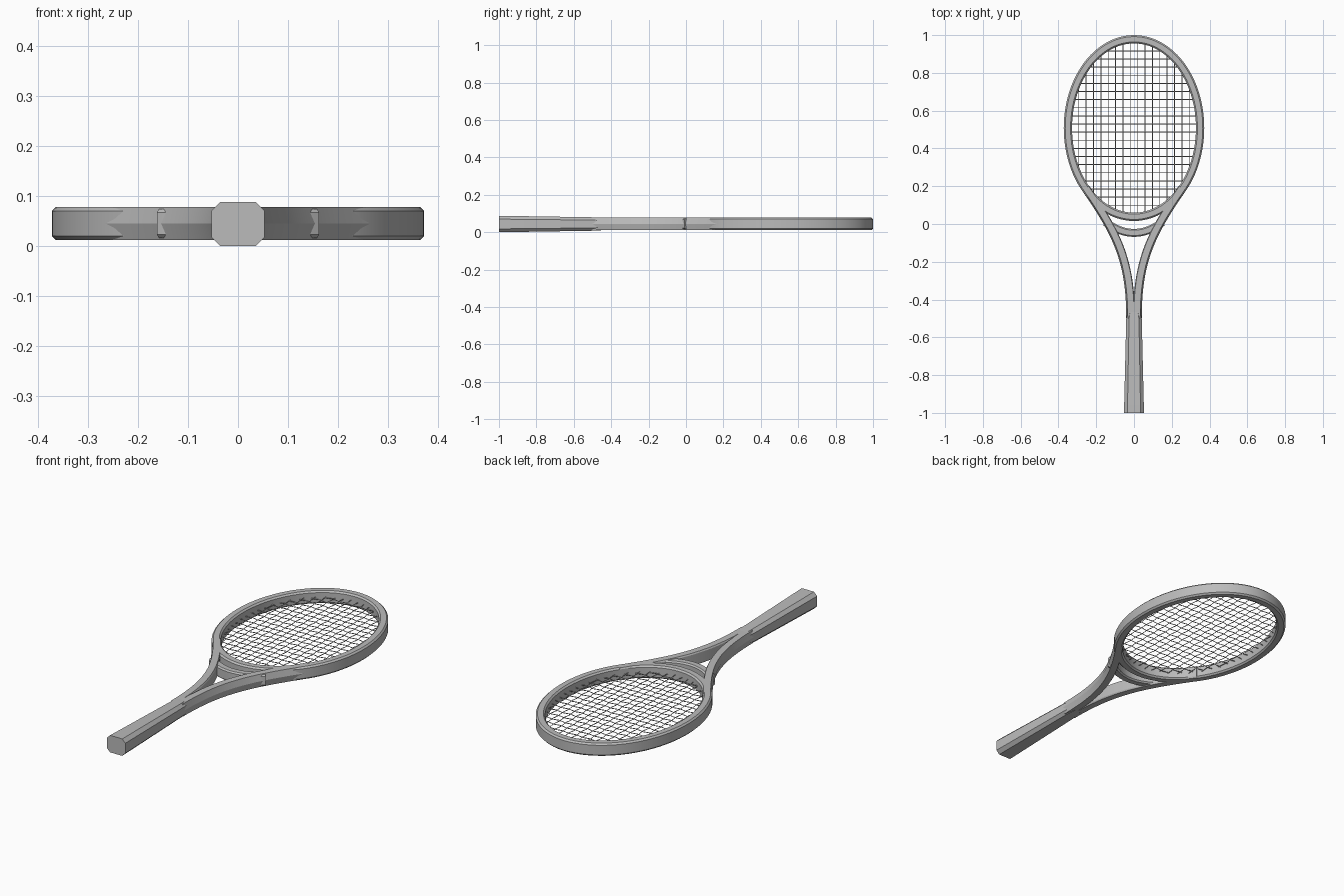
import bpy, bmesh, math
from mathutils import Vector
from mathutils.geometry import interpolate_bezier

if "Cube" in bpy.data.objects:
    bpy.data.objects.remove(bpy.data.objects["Cube"])

MID_Z = 0.045
HEAD_Y = 0.508


def material(name, colour):
    mat = bpy.data.materials.new(name)
    mat.use_nodes = True
    mat.diffuse_color = colour
    mat.node_tree.nodes["Principled BSDF"].inputs["Base Color"].default_value = colour
    return mat


grey = material("plain grey", (0.5, 0.5, 0.5, 1))


def loft(name, rings, closed=False):
    """Skin a list of equal-length point rings into one solid."""
    bm = bmesh.new()
    rows = [[bm.verts.new(p) for p in ring] for ring in rings]
    n = len(rows[0])
    pairs = list(zip(rows, rows[1:]))
    if closed:
        pairs.append((rows[-1], rows[0]))
    for a, b in pairs:
        for i in range(n):
            j = (i + 1) % n
            bm.faces.new((a[i], a[j], b[j], b[i]))
    if not closed:
        bm.faces.new(rows[0])
        bm.faces.new(rows[-1])
    bmesh.ops.recalc_face_normals(bm, faces=bm.faces)
    mesh = bpy.data.meshes.new(name)
    bm.to_mesh(mesh)
    bm.free()
    obj = bpy.data.objects.new(name, mesh)
    bpy.context.collection.objects.link(obj)
    mesh.materials.append(grey)
    bpy.ops.object.select_all(action="DESELECT")
    bpy.context.view_layer.objects.active = obj
    obj.select_set(True)
    bpy.ops.object.shade_smooth_by_angle(angle=math.radians(25))
    return obj


def sweep(name, path, profile, closed=False):
    """Carry an (outward, up) profile along a flat path; outward is to its right."""
    rings = []
    count = len(path)
    for i, p in enumerate(path):
        before = path[i - 1] if closed or i else p
        after = path[(i + 1) % count] if closed or i < count - 1 else p
        t = (after - before).normalized()
        side = Vector((t.y, -t.x))
        rings.append([(p.x + side.x * u, p.y + side.y * u, MID_Z + v) for u, v in profile])
    return loft(name, rings, closed)


def bevelled(w, h, c):
    """Rectangle of half size w by h with its corners cut by c."""
    return [(w, c - h), (w, h - c), (w - c, h), (c - w, h),
            (-w, h - c), (-w, c - h), (c - w, -h), (w - c, -h)]


# Oval head hoop
hoop = [Vector((0.35 * math.cos(a), HEAD_Y + 0.47 * math.sin(a)))
        for a in (math.tau * i / 96 for i in range(96))]
sweep("head_hoop", hoop, bevelled(0.022, 0.033, 0.008), closed=True)

# Two throat arms with a ridge along the outer side
arm_profile = [(0.024, 0), (0.016, 0.033), (-0.018, 0.033),
               (-0.022, 0.026), (-0.022, -0.026), (-0.018, -0.033), (0.016, -0.033)]
curve = interpolate_bezier(Vector((0.017, -0.5)), Vector((0.017, -0.2)),
                           Vector((0.084, -0.056)), Vector((0.255, 0.19)), 25)
for name, s in (("left_arm", 1), ("right_arm", -1)):
    path = [Vector((s * p.x, p.y)) for p in curve]
    sweep(name, path, [(s * u, v) for u, v in arm_profile])

# Curved bridge between the arms
bridge = [Vector((x, 2.5 * x * x - 0.047)) for x in (0.15 * i / 10 for i in range(-10, 11))]
sweep("throat_bridge", bridge, bevelled(0.021, 0.029, 0.007))

# Eight-sided tapering grip
grip = [(-1, 0.053, 0.044, 0.018), (-0.5, 0.041, 0.036, 0.015), (-0.43, 0.03, 0.032, 0.014)]
loft("handle", [[(u, y, MID_Z - 0.001 + v) for u, v in bevelled(w, h, c)] for y, w, h, c in grip])


# Woven strings
def string(name, along_y, offset, spacing, phase):
    a, b = (0.33, 0.45) if along_y else (0.45, 0.33)
    reach = b * math.sqrt(1 - (offset / a) ** 2)
    steps = int(reach / spacing + 0.5)
    stops = [-reach] + [spacing * (k + 0.5) for k in range(-steps, steps)
                        if abs(spacing * (k + 0.5)) < reach - 0.005] + [reach]
    r = 0.0022
    rings = []
    for t in stops:
        k = math.floor(t / spacing)
        z = MID_Z + 0.0022 * (1 if (k + phase) % 2 else -1)
        corner = ((r, 0), (0, r), (-r, 0), (0, -r))
        rings.append([(offset + u, HEAD_Y + t, z + v) if along_y
                      else (t, HEAD_Y + offset + u, z + v) for u, v in corner])
    loft(name, rings)


MAIN_GAP, CROSS_GAP = 0.039, 0.043
for k in range(-8, 8):
    string("main_string", True, MAIN_GAP * (k + 0.5), CROSS_GAP, k)
for k in range(-10, 10):
    string("cross_string", False, CROSS_GAP * (k + 0.5), MAIN_GAP, k + 1)
